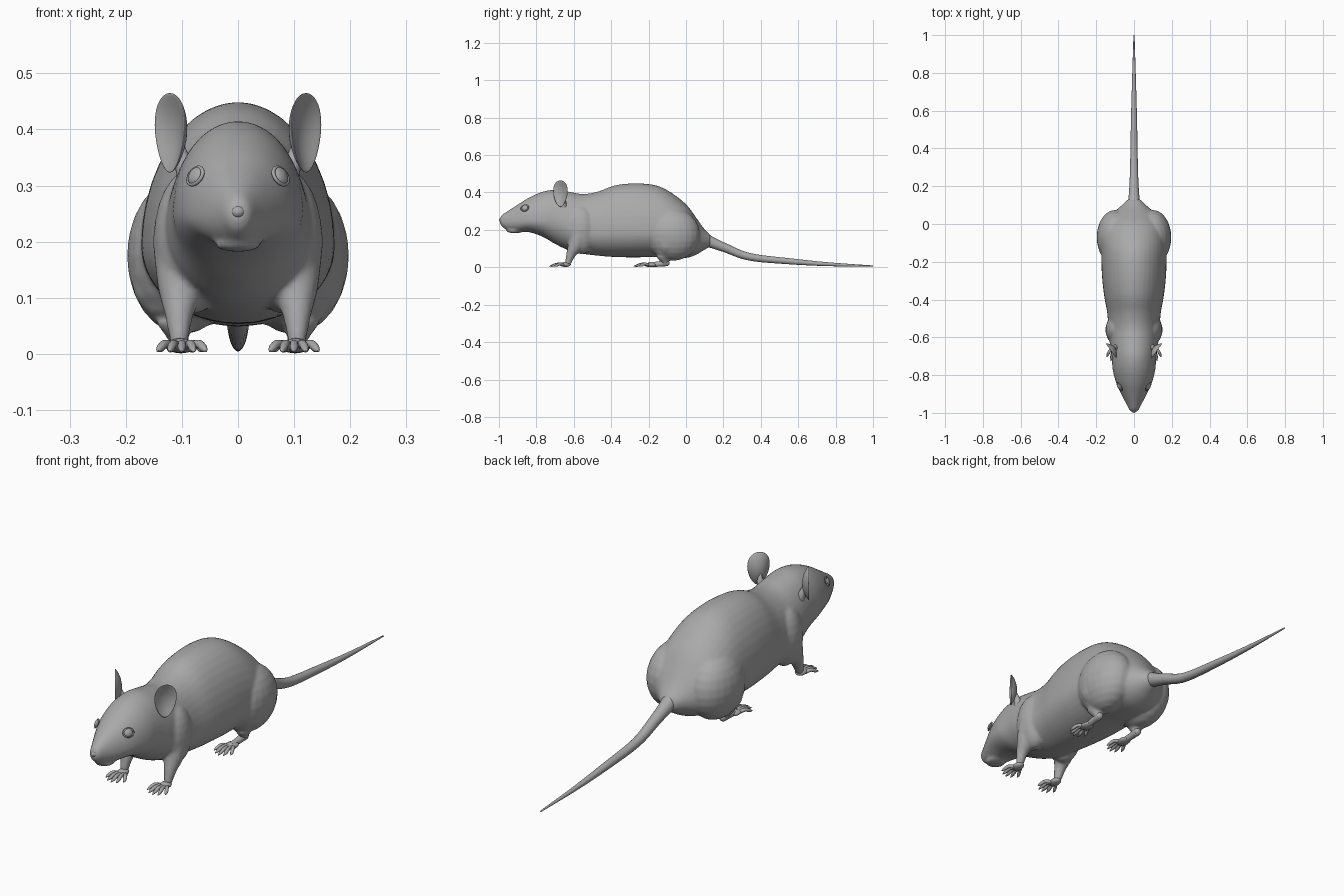
import bpy, bmesh
from math import sin, cos, pi, radians
from mathutils import Matrix, Vector

cube = bpy.data.objects.get("Cube")
if cube:
    bpy.data.objects.remove(cube, do_unlink=True)

fur = bpy.data.materials.new("grey")
fur.use_nodes = True
GREY = (0.4, 0.4, 0.4, 1)
fur.diffuse_color = GREY
fur.node_tree.nodes["Principled BSDF"].inputs["Base Color"].default_value = GREY


def smooth_path(keys, steps):
    """Catmull-Rom interpolation through rows of any length."""
    keys = [Vector(k) for k in keys]
    ext = [keys[0]] + keys + [keys[-1]]
    out = []
    for a, b, c, d in zip(ext, ext[1:], ext[2:], ext[3:]):
        for i in range(steps):
            t = i / steps
            out.append(b + (c - a) * (t / 2) + (a * 2 - b * 5 + c * 4 - d) * (t * t / 2)
                       + (b * 3 - a - c * 3 + d) * (t ** 3 / 2))
    return out + [keys[-1]]


def loft(bm, rings):
    rows = [[bm.verts.new(p) for p in ring] for ring in rings]
    n = len(rows[0])
    for lo, hi in zip(rows, rows[1:]):
        for i in range(n):
            bm.faces.new((lo[i], lo[(i + 1) % n], hi[(i + 1) % n], hi[i]))
    bm.faces.new(rows[0][::-1])
    bm.faces.new(rows[-1])


def ellipsoid(bm, centre, radii, turn=None, segs=24):
    m = Matrix.Translation(centre) @ (turn or Matrix()) @ Matrix.Diagonal((*radii, 1))
    return bmesh.ops.create_uvsphere(bm, u_segments=segs, v_segments=segs // 2,
                                     radius=1, matrix=m)["verts"]


def tube(bm, keys, steps=4, segs=16):
    """Tapered tube through rows of x, y, z, radius."""
    path = smooth_path(keys, steps)
    rings = []
    for i, p in enumerate(path):
        along = (path[min(i + 1, len(path) - 1)] - path[max(i - 1, 0)]).to_3d()
        q = along.to_track_quat("Z", "Y")
        rings.append([p.to_3d() + q @ Vector((cos(a), sin(a), 0)) * p[3]
                      for a in (2 * pi * k / segs for k in range(segs))])
    loft(bm, rings)
    for end in (path[0], path[-1]):
        ellipsoid(bm, end[:3], [end[3]] * 3, segs=segs)


def finish(name, bm, mirror=False):
    bmesh.ops.recalc_face_normals(bm, faces=bm.faces)
    mesh = bpy.data.meshes.new(name)
    bm.to_mesh(mesh)
    bm.free()
    mesh.materials.append(fur)
    mesh.shade_smooth()
    ob = bpy.data.objects.new(name, mesh)
    bpy.context.collection.objects.link(ob)
    if mirror:
        ob.modifiers.new("Mirror", "MIRROR").use_clip = False
    return ob


# Body and head: egg-shaped sections as y, top, bottom, height of widest point, half width
SECTIONS = [
    (-.995, .262, .236, .25, .012), (-.985, .28, .218, .248, .024),
    (-.95, .303, .196, .245, .042), (-.9, .335, .189, .245, .068),
    (-.84, .372, .188, .25, .095), (-.77, .403, .165, .25, .113),
    (-.7, .415, .125, .25, .118), (-.63, .405, .092, .22, .128),
    (-.55, .392, .072, .19, .136), (-.47, .405, .062, .185, .142),
    (-.38, .438, .055, .19, .158), (-.27, .449, .053, .19, .17),
    (-.16, .438, .055, .19, .173), (-.08, .4, .05, .18, .172),
    (0, .337, .05, .175, .155), (.05, .272, .065, .16, .12),
    (.09, .215, .088, .15, .075), (.13, .172, .112, .142, .034)]
body = bmesh.new()
rings = []
for y, top, low, mid, w in smooth_path(SECTIONS, 4):
    ring = []
    for k in range(40):
        a = 2 * pi * k / 40
        h = top - mid if sin(a) > 0 else mid - low
        ring.append((w * cos(a), y, mid + h * sin(a)))
    rings.append(ring)
loft(body, rings)

# Lower jaw, haunches, shoulders and legs merged into the body
ellipsoid(body, (0, -.915, .195), (.042, .045, .013))
for s in (1, -1):
    ellipsoid(body, (s * .098, -.07, .175), (.1, .145, .14))
    ellipsoid(body, (s * .083, -.56, .2), (.068, .085, .13))
    tube(body, [(s * .095, -.56, .2, .058), (s * .102, -.59, .12, .042),
                (s * .105, -.615, .07, .026), (s * .105, -.63, .025, .017)])
    tube(body, [(s * .12, -.1, .13, .07), (s * .115, -.125, .075, .04),
                (s * .108, -.115, .04, .024), (s * .105, -.11, .024, .018)])
torso = finish("body", body)
remesh = torso.modifiers.new("Merge", "REMESH")
remesh.mode = "VOXEL"
remesh.voxel_size = .007
remesh.use_smooth_shade = True
soft = torso.modifiers.new("Soften", "SMOOTH")
soft.factor = .5
soft.iterations = 5

# Nose with a lobe around each nostril
nose = bmesh.new()
ellipsoid(nose, (0, -.982, .253), (.014, .018, .013))
ellipsoid(nose, (0, -.978, .238), (.008, .016, .012))
for s in (1, -1):
    ellipsoid(nose, (s * .011, -.979, .249), (.009, .014, .012))
finish("nose", nose)

# Eyes: almond ball with a lid ring
eye = bmesh.new()
turn = Matrix.Rotation(radians(58), 4, "Z") @ Matrix.Rotation(radians(-24), 4, "X")
spot = Vector((.076, -.862, .317))
ellipsoid(eye, spot, (.018, .009, .017), turn)
lid = [turn @ Vector((.022 * cos(a), 0, .017 * sin(a))) + spot
       for a in (2 * pi * k / 16 for k in range(17))]
tube(eye, [(*p, .0035) for p in lid], 1, 8)
finish("eyes", eye, True)

# Ears: thin cupped discs, narrower at the base
ear = bmesh.new()
turn = Matrix.Rotation(radians(55), 4, "Z")
for v in ellipsoid(ear, (0, 0, 0), (1, 1, 1), segs=32):
    x, y, z = v.co
    cup = .02 * (x * x + z * z)
    v.co = turn @ Vector((.054 * x * (.85 + .2 * z), .007 * y - cup, .071 * z))
    v.co += Vector((.105, -.66, .394))
tube(ear, [(.088, -.655, .32, .022), (.1, -.655, .35, .014), (.102, -.657, .375, .006)])
finish("ears", ear, True)

# Paws: flat palm and arched, clawed toes
paws = bmesh.new()


def toes(x, y, length, spread, count):
    for i in range(count):
        f = 2 * i / (count - 1) - 1
        dx, reach = spread * f, length * (1 - .35 * f * f)
        tube(paws, [(x + dx * .4, y, .013, .008),
                    (x + dx * .7, y - reach * .4, .018, .0075),
                    (x + dx * .9, y - reach * .75, .01, .007),
                    (x + dx, y - reach, .005, .002)], 3, 10)


ellipsoid(paws, (.103, -.645, .015), (.022, .03, .013))
toes(.1, -.655, .075, .043, 5)
tube(paws, [(.105, -.105, .023, .017), (.104, -.15, .017, .014), (.102, -.195, .014, .013)])
ellipsoid(paws, (.102, -.19, .013), (.025, .035, .012))
toes(.102, -.2, .08, .04, 5)
finish("paws", paws, True)

# Tail sweeping down to the ground
tail = bmesh.new()
tube(tail, [(0, .07, .165, .042), (0, .125, .138, .031), (0, .21, .104, .024),
            (0, .34, .056, .02), (0, .556, .032, .016), (0, .77, .016, .01),
            (0, .997, .007, .003)], 6, 20)
finish("tail", tail)
